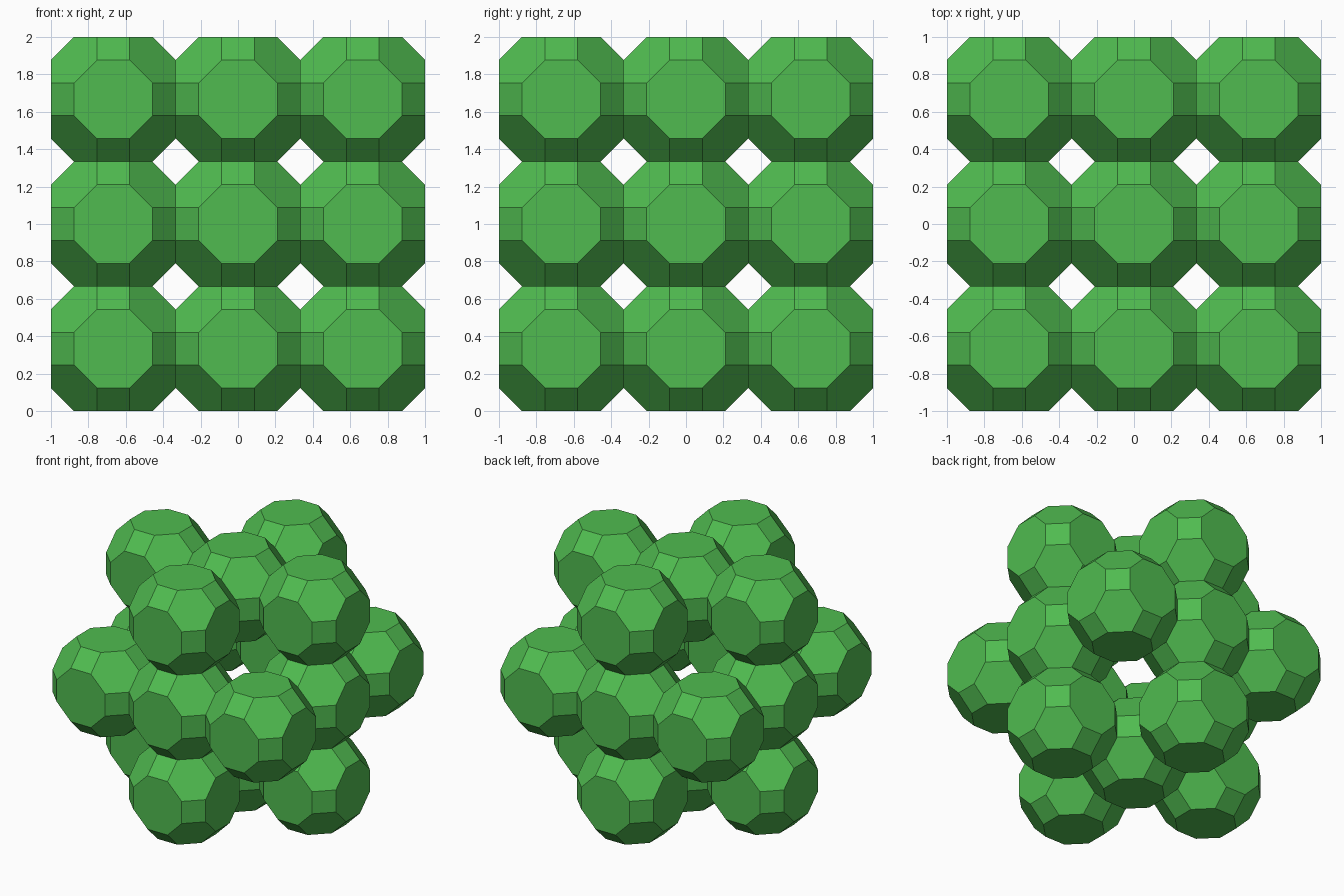
import bpy, bmesh, math
from itertools import permutations, product

if "Cube" in bpy.data.objects:
    bpy.data.objects.remove(bpy.data.objects["Cube"])

PITCH = 2 / 3                        # three cells span 2 units
R2 = math.sqrt(2)
UNIT = PITCH / 2 / (1 + 2 * R2)

green = bpy.data.materials.new("green")
green.diffuse_color = (0.08, 0.5, 0.08, 1)
green.use_nodes = True
green.node_tree.nodes["Principled BSDF"].inputs["Base Color"].default_value = green.diffuse_color


def truncated_cuboctahedron():
    """Hull of all signed permutations, merged into squares, hexagons, octagons."""
    bm = bmesh.new()
    for p in permutations((1, 1 + R2, 1 + 2 * R2)):
        for s in product((-1, 1), repeat=3):
            bm.verts.new([a * b * UNIT for a, b in zip(p, s)])
    bmesh.ops.convex_hull(bm, input=bm.verts[:])
    bmesh.ops.dissolve_limit(bm, angle_limit=math.radians(2),
                             verts=bm.verts[:], edges=bm.edges[:])
    bmesh.ops.recalc_face_normals(bm, faces=bm.faces[:])
    mesh = bpy.data.meshes.new("cell")
    bm.to_mesh(mesh)
    bm.free()
    mesh.materials.append(green)
    return mesh


# Cells on the faces and edges of a 3x3x3 lattice; corners and core are empty
cell = truncated_cuboctahedron()
for x, y, z in product((-1, 0, 1), repeat=3):
    kind = abs(x) + abs(y) + abs(z)
    if kind in (1, 2):
        name = "face_cell" if kind == 1 else "edge_cell"
        ob = bpy.data.objects.new(name, cell)
        ob.location = (x * PITCH, y * PITCH, z * PITCH + 1)
        bpy.context.collection.objects.link(ob)
